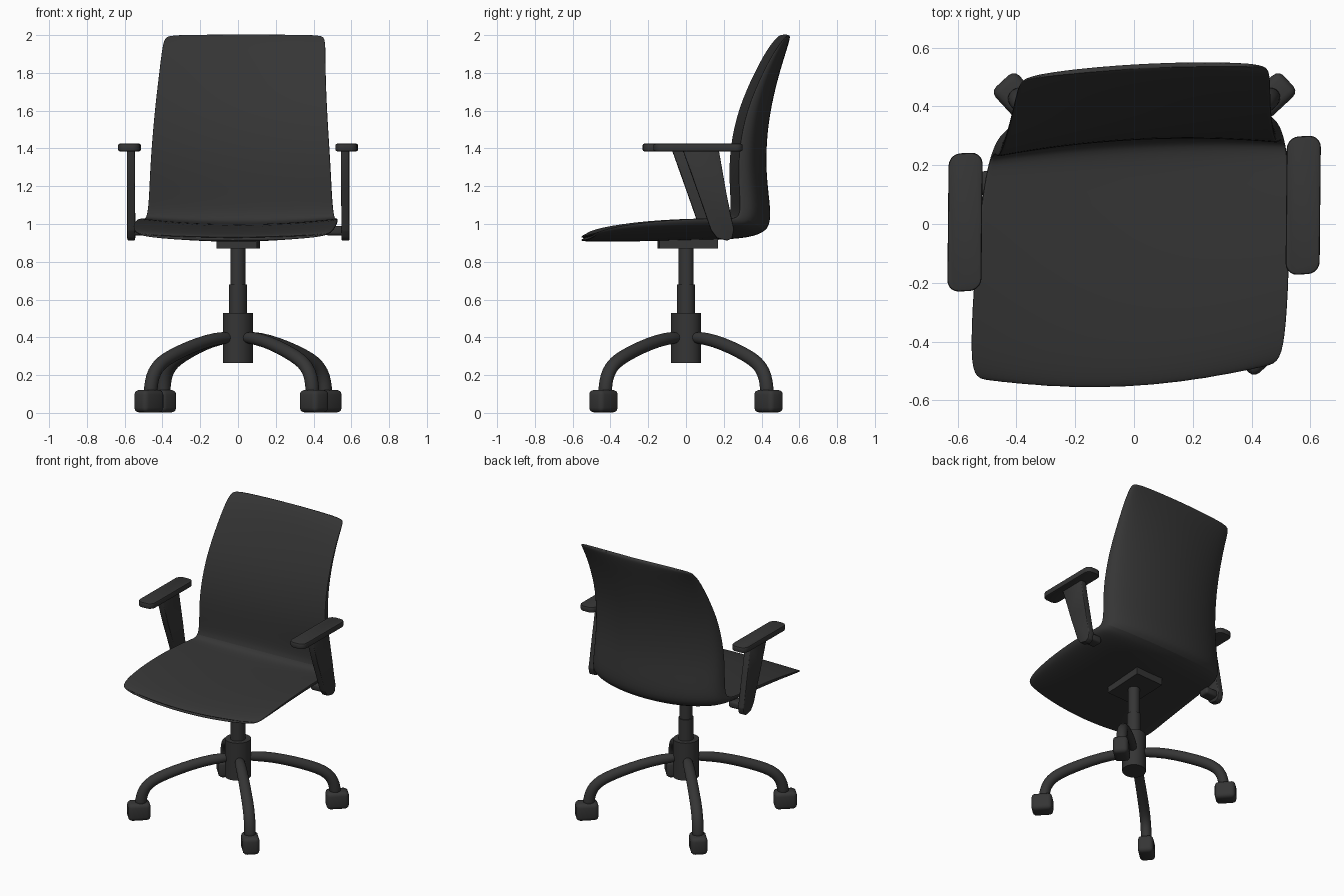
import bpy, bmesh, math
from mathutils import Matrix, Vector

if "Cube" in bpy.data.objects:
    bpy.data.objects.remove(bpy.data.objects["Cube"])

black = bpy.data.materials.new("charcoal black")
black.diffuse_color = (0.036, 0.036, 0.036, 1)
black.use_nodes = True
black.node_tree.nodes["Principled BSDF"].inputs["Base Color"].default_value = black.diffuse_color


def skew(kx, ky):
    """The chair is very slightly skewed in plan."""
    return Matrix(((1, kx, 0, 0), (ky, 1, 0, 0), (0, 0, 1, 0), (0, 0, 0, 1)))


BODY, BASE, ARM = skew(.05, .05), skew(.08, 0), skew(.01, .05)


def finish(name, bm, angle=40, subsurf=0, shear=BODY):
    bmesh.ops.recalc_face_normals(bm, faces=bm.faces)
    bm.transform(shear)
    me = bpy.data.meshes.new(name)
    bm.to_mesh(me)
    bm.free()
    me.materials.append(black)
    ob = bpy.data.objects.new(name, me)
    bpy.context.collection.objects.link(ob)
    if subsurf:
        mod = ob.modifiers.new("smooth", 'SUBSURF')
        mod.levels = mod.render_levels = subsurf
    bpy.ops.object.select_all(action='DESELECT')
    ob.select_set(True)
    bpy.context.view_layer.objects.active = ob
    bpy.ops.object.shade_smooth_by_angle(angle=math.radians(angle))
    return ob


def loft(rings):
    """Bridge closed rings of equal length and cap both ends."""
    bm = bmesh.new()
    vs = [[bm.verts.new(p) for p in r] for r in rings]
    n = len(vs[0])
    for a, b in zip(vs, vs[1:]):
        for i in range(n):
            j = (i + 1) % n
            bm.faces.new((a[i], a[j], b[j], b[i]))
    bm.faces.new(vs[0])
    bm.faces.new(vs[-1])
    return bm


def lathe(name, profile, n=32):
    finish(name, loft([[(r * math.cos(2 * math.pi * i / n), r * math.sin(2 * math.pi * i / n), z)
                        for i in range(n)] for r, z in profile]))


def block(name, size, centre, bevel, rot=0, shear=BODY):
    bm = bmesh.new()
    bmesh.ops.create_cube(bm, size=1)
    bm.transform(Matrix.Diagonal((*size, 1)))
    if bevel:
        bmesh.ops.bevel(bm, geom=bm.edges[:], offset=bevel, segments=3, profile=.5, affect='EDGES')
    bm.transform(Matrix.Translation(centre) @ Matrix.Rotation(rot, 4, 'Z'))
    finish(name, bm, shear=shear)


# Seat and backrest: one dished shell, sections run from the front lip up to the top edge
# (inner y, inner z, outer y, outer z, half width, edge curl, centre x, bow of the front lip)
SECTIONS = [
    (-.560, .925, -.560, .912, .460, .010, 0, .045),
    (-.545, .940, -.545, .908, .515, .015, 0, .045),
    (-.450, .962, -.450, .905, .535, .020, 0, .020),
    (-.200, .988, -.200, .908, .538, .030, 0, 0),
    (.100, 1.000, .100, .915, .525, .032, 0, 0),
    (.230, 1.002, .280, .918, .510, .030, 0, 0),
    (.287, 1.025, .432, .950, .495, .030, 0, 0),
    (.290, 1.120, .453, 1.040, .485, .035, 0, 0),
    (.285, 1.250, .428, 1.220, .480, .035, 0, 0),
    (.290, 1.400, .422, 1.380, .471, .035, 0, 0),
    (.330, 1.600, .440, 1.580, .456, .035, 0, 0),
    (.412, 1.800, .487, 1.780, .440, .028, .004, 0),
    (.470, 1.920, .522, 1.895, .433, .020, .008, 0),
    (.512, 1.985, .545, 1.975, .424, .012, .010, 0),
    (.530, 2.003, .545, 2.000, .395, .008, .016, 0),
]
M = 14
rings = []
for yi, zi, yo, zo, hw, curl, cx, bow in SECTIONS:
    inner, outer = Vector((cx, yi, zi)), Vector((cx, yo, zo))
    d = inner - outer
    n = d.normalized()
    us = [math.sin(math.pi * (k / M - .5)) for k in range(M + 1)]
    top = [inner + n * curl * u * u + Vector((hw * u, bow * u * u, 0)) for u in us]
    low = [p - d * (.12 + .88 * max(0, 1 - u * u) ** .4) for p, u in zip(top, us)]
    rings.append(top + low[::-1])
finish("seat_and_backrest", loft(rings), 60, 2)

# Mounting plate under the seat, gas column and hub
block("seat_plate", (.215, .31, .06), (0, .01, .90), 0)
lathe("column_upper", [(.04, .66), (.04, .89)])
lathe("column_lower", [(.047, .50), (.047, .68)])
lathe("hub", [(.08, .265), (.08, .53)])

# Four curved legs with casters
PATH = [(.04, .40), (.15, .395), (.28, .365), (.40, .325), (.50, .285), (.56, .245),
        (.595, .19), (.605, .13), (.607, .09)]
for k in range(4):
    a = math.radians(45 + 90 * k)
    out, side = Vector((math.cos(a), math.sin(a), 0)), Vector((-math.sin(a), math.cos(a), 0))
    up = Vector((0, 0, 1))
    rings = []
    for i, (r, z) in enumerate(PATH):
        p, q = PATH[max(i - 1, 0)], PATH[min(i + 1, len(PATH) - 1)]
        t = (out * (q[0] - p[0]) + up * (q[1] - p[1])).normalized()
        nrm = t.cross(side)
        rad = .033 + .004 * min(i / 4, 1)
        rings.append([out * r + up * z + (side * math.cos(b) + nrm * math.sin(b)) * rad
                      for b in (2 * math.pi * j / 14 for j in range(14))])
    finish(f"leg_{k + 1}", loft(rings), 50, 1, BASE)
    block(f"caster_{k + 1}", (.14, .105, .12), out * .618 + up * .062, .026, a, BASE)

# Armrests: rounded pad, slanted flat post and a bracket joining the seat
POST = [(-.045, 1.39), (.145, 1.39), (.185, 1.16), (.225, .97), (.215, .925), (.19, .912),
        (.135, .925), (.105, .965), (.03, 1.18)]
for s, label in ((-1, "left"), (1, "right")):
    bm = bmesh.new()
    bmesh.ops.create_cube(bm, size=1)
    bm.transform(Matrix.Diagonal((.116, .47, .04, 1)))
    upright = [e for e in bm.edges if abs(e.verts[0].co.z - e.verts[1].co.z) > .01]
    bmesh.ops.bevel(bm, geom=upright, offset=.04, segments=5, profile=.5, affect='EDGES')
    rim = [e for e in bm.edges if abs(e.verts[0].co.z - e.verts[1].co.z) < .01]
    bmesh.ops.bevel(bm, geom=rim, offset=.008, segments=2, profile=.5, affect='EDGES')
    bm.transform(Matrix.Translation((s * .575, .035, 1.405)))
    finish(f"{label}_arm_pad", bm, shear=ARM)

    bm = loft([[(s * .567 + dx, y, z) for y, z in POST] for dx in (-.021, .021)])
    bmesh.ops.bevel(bm, geom=bm.edges[:], offset=.006, segments=2, profile=.5, affect='EDGES')
    finish(f"{label}_arm_post", bm, shear=ARM)
    block(f"{label}_arm_bracket", (.10, .08, .05), (s * .51, .165, .965), .015, shear=ARM)
